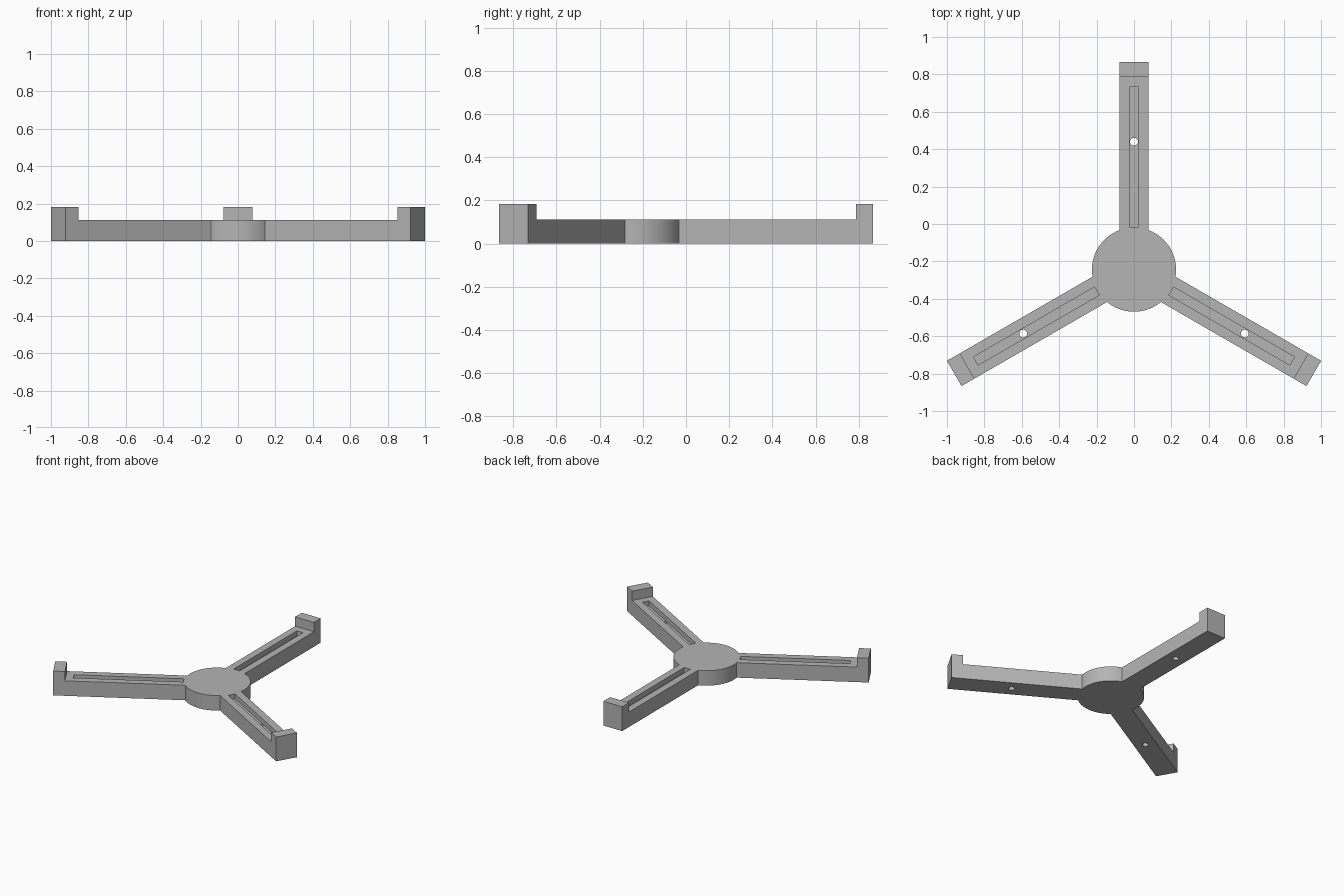
import bpy, bmesh
from math import radians
from mathutils import Matrix

if "Cube" in bpy.data.objects:
    bpy.data.objects.remove(bpy.data.objects["Cube"], do_unlink=True)

HUB_Y, HUB_R = -0.244, 0.225
HALF_W, REACH = 0.078, 1.11          # arm half width, hub centre to arm tip
DECK, LIP = 0.112, 0.182             # arm height, raised tip height
SLOT_FLOOR = 0.075

grey = bpy.data.materials.new("plain grey")
grey.use_nodes = True
grey.diffuse_color = (0.46, 0.46, 0.46, 1)
grey.node_tree.nodes["Principled BSDF"].inputs["Base Color"].default_value = (0.46, 0.46, 0.46, 1)


def make_object(name, bm, angle=0):
    """Turn a mesh built around the hub axis into a placed object."""
    bmesh.ops.recalc_face_normals(bm, faces=bm.faces)
    bm.transform(Matrix.Translation((0, HUB_Y, 0)) @ Matrix.Rotation(radians(angle), 4, 'Z'))
    mesh = bpy.data.meshes.new(name)
    bm.to_mesh(mesh)
    bm.free()
    mesh.materials.append(grey)
    obj = bpy.data.objects.new(name, mesh)
    bpy.context.collection.objects.link(obj)
    return obj


def extruded(name, profile, half_width, angle):
    """Side profile (distance, height) extruded across the arm."""
    bm = bmesh.new()
    face = bm.faces.new([bm.verts.new((-half_width, r, z)) for r, z in profile])
    out = bmesh.ops.extrude_face_region(bm, geom=[face])["geom"]
    verts = [v for v in out if isinstance(v, bmesh.types.BMVert)]
    bmesh.ops.translate(bm, verts=verts, vec=(2 * half_width, 0, 0))
    return make_object(name, bm, angle)


def cylinder(name, radius, z0, z1, segments, distance=0, angle=0):
    bm = bmesh.new()
    bmesh.ops.create_cone(bm, cap_ends=True, segments=segments, radius1=radius, radius2=radius,
                          depth=z1 - z0, matrix=Matrix.Translation((0, distance, (z0 + z1) / 2)))
    return make_object(name, bm, angle)


def combine(target, tool, operation):
    """Apply a boolean and discard the tool."""
    tool.hide_render = True
    mod = target.modifiers.new(operation.lower(), 'BOOLEAN')
    mod.object, mod.operation, mod.solver = tool, operation, 'EXACT'
    bpy.context.view_layer.objects.active = target
    bpy.ops.object.modifier_apply(modifier=mod.name)
    bpy.data.objects.remove(tool, do_unlink=True)


# Round hub
base = cylinder("three_arm_base", HUB_R, 0, DECK, 72)

# Arms with raised tips
arm_profile = [(0.15, 0), (REACH, 0), (REACH, LIP), (1.03, LIP), (1.03, DECK), (0.15, DECK)]
slot_profile = [(0.229, SLOT_FLOOR), (0.977, SLOT_FLOOR), (0.977, 0.3), (0.229, 0.3)]
for angle in (0, 120, 240):
    combine(base, extruded("arm", arm_profile, HALF_W, angle), 'UNION')

# Slots and screw holes
for angle in (0, 120, 240):
    combine(base, extruded("slot_cutter", slot_profile, 0.025, angle), 'DIFFERENCE')
    combine(base, cylinder("hole_cutter", 0.021, -0.1, 0.3, 24, 0.684, angle), 'DIFFERENCE')

# Smooth round walls, crisp edges
bpy.ops.object.select_all(action='DESELECT')
base.select_set(True)
bpy.context.view_layer.objects.active = base
bpy.ops.object.shade_smooth_by_angle(angle=radians(30))
